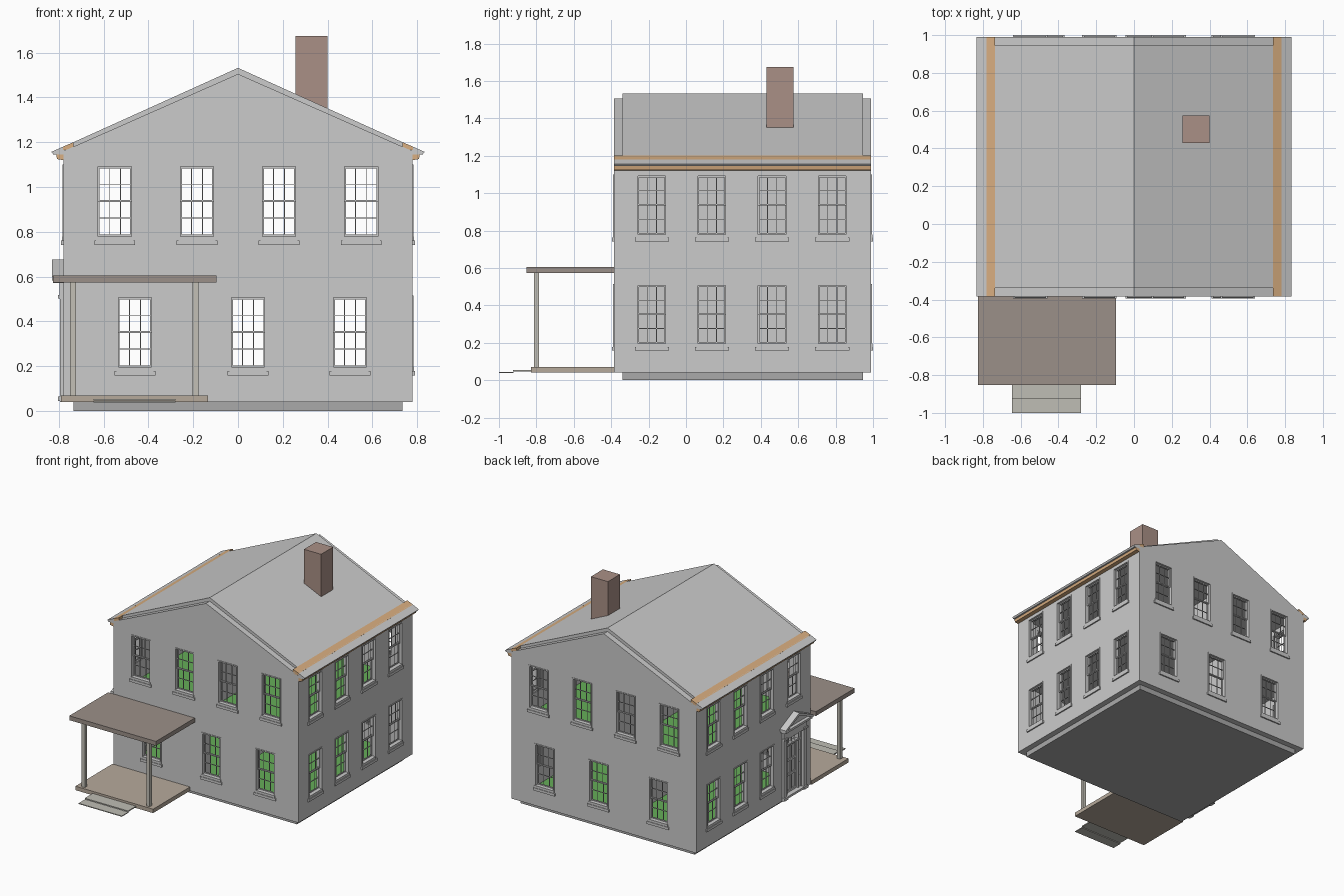
import bpy, bmesh
from mathutils import Vector

if "Cube" in bpy.data.objects:
    bpy.data.objects.remove(bpy.data.objects["Cube"])

BRICK, ORANGE = (0.40, 0.28, 0.24), (0.70, 0.43, 0.22)
DECK, PORCH = (0.47, 0.40, 0.33), (0.33, 0.28, 0.25)
POST, STEP = (0.55, 0.53, 0.47), (0.52, 0.51, 0.46)
GREEN, DARK = (0.13, 0.42, 0.10), (0.40, 0.40, 0.40)
mats = {}


def make(name, bm, color=None):
    bmesh.ops.recalc_face_normals(bm, faces=bm.faces)
    me = bpy.data.meshes.new(name)
    bm.to_mesh(me)
    bm.free()
    ob = bpy.data.objects.new(name, me)
    bpy.context.collection.objects.link(ob)
    if color:
        if color not in mats:
            mats[color] = bpy.data.materials.new("paint_%d" % len(mats))
            mats[color].diffuse_color = (*color, 1)
        me.materials.append(mats[color])
    return ob


def boxes(name, items, color=None):
    """Each item is x0, x1, y0, y1, z0, z1."""
    bm = bmesh.new()
    for x0, x1, y0, y1, z0, z1 in items:
        vs = bmesh.ops.create_cube(bm, size=1)["verts"]
        for v in vs:
            v.co = Vector(((x0 + x1) / 2 + v.co.x * (x1 - x0),
                           (y0 + y1) / 2 + v.co.y * (y1 - y0),
                           (z0 + z1) / 2 + v.co.z * (z1 - z0)))
    return make(name, bm, color)


def prism(name, pts, axis, a, b, color=None):
    """Extrude a profile (horizontal, z) along the x or y axis from a to b."""
    bm = bmesh.new()
    vs = [bm.verts.new((h, a, z) if axis == "y" else (a, h, z)) for h, z in pts]
    f = bm.faces.new(vs)
    ext = bmesh.ops.extrude_face_region(bm, geom=[f])["geom"]
    d = Vector((0, b - a, 0)) if axis == "y" else Vector((b - a, 0, 0))
    bmesh.ops.translate(bm, vec=d, verts=[v for v in ext if isinstance(v, bmesh.types.BMVert)])
    return make(name, bm, color)


def cut(ob, holes):
    cutter = boxes("cutter", holes)
    cutter.hide_render = True
    m = ob.modifiers.new("openings", "BOOLEAN")
    m.operation, m.solver, m.object = "DIFFERENCE", "EXACT", cutter
    dg = bpy.context.evaluated_depsgraph_get()
    me = bpy.data.meshes.new_from_object(ob.evaluated_get(dg))
    ob.modifiers.clear()
    ob.data = me
    bpy.data.objects.remove(cutter)


X, Y0, Y1, T = 0.78, -0.385, 0.99, 0.045


def on_wall(side, u0, u1, d0, d1, z0, z1):
    """Box on a wall: u runs along it, d points outward from its face."""
    base, s = {"front": (Y0, -1), "back": (Y1, 1), "right": (X, 1), "left": (-X, -1)}[side]
    p, q = sorted((base + s * d0, base + s * d1))
    return (u0, u1, p, q, z0, z1) if side in ("front", "back") else (p, q, u0, u1, z0, z1)


HW = 0.083  # half width of a window


def window(side, u, z0, z1):
    """Double-hung six-over-six window, casing and two-tier sill."""
    def b(*a):
        return on_wall(side, *a)
    mid, w = (z0 + z1) / 2, HW
    out = [b(u - w, u - w + .009, -.04, .004, z0, z1), b(u + w - .009, u + w, -.04, .004, z0, z1),
           b(u - w + .009, u + w - .009, -.04, .004, z1 - .009, z1),
           b(u - w, u + w, -.04, .006, z0 - .014, z0 + .004),
           b(u - w - .008, u + w + .008, -.005, .010, z0 - .034, z0 - .014)]
    iw = w - .009
    for lo, hi, d in ((z0 + .004, mid + .004, -.030), (mid - .004, z1 - .009, -.020)):
        for s in (-1, 1):
            a, c = sorted((u + s * iw, u + s * (iw - .006)))
            out.append(b(a, c, d, d + .008, lo, hi))
            out.append(b(u + s * iw / 3 - .002, u + s * iw / 3 + .002, d + .002, d + .006, lo, hi))
        for z, h in ((lo + .004, .004), ((lo + hi) / 2, .002), (hi - .004, .004)):
            out.append(b(u - iw, u + iw, d + .001, d + .007, z - h, z + h))
    return out


# Walls with their windows
UP, LOW = (0.776, 1.10), (0.192, 0.515)
ends = [(u, *UP) for u in (-.55, -.183, .183, .55)] + [(u, *LOW) for u in (-.46, .045, .50)]
side_u = (-.183, .138, .46, .782)
sides = [(u, *r) for r in (UP, LOW) for u in side_u]
DOOR_U = -.183
gable = [(-X, .04), (X, .04), (X, 1.16), (0, 1.505), (-X, 1.16)]
slab = [(Y0 + T, .04), (Y1 - T, .04), (Y1 - T, 1.16), (Y0 + T, 1.16)]
walls = {
    "front": (prism("front_wall", gable, "y", Y0, Y0 + T), ends),
    "back": (prism("back_wall", gable, "y", Y1 - T, Y1), ends),
    "right": (prism("right_wall", slab, "x", X - T, X), sides),
    "left": (prism("left_wall", slab, "x", -X, -X + T), [w for w in sides if w[:2] != (DOOR_U, LOW[0])]),
}
for side, (wall, wins) in walls.items():
    holes = [on_wall(side, u - HW, u + HW, -.1, .1, z0, z1) for u, z0, z1 in wins]
    if side == "left":
        holes.append(on_wall(side, DOOR_U - .1, DOOR_U + .1, -.1, .1, .065, .50))
    cut(wall, holes)
    boxes(side + "_windows", [p for w in wins for p in window(side, *w)])

# Base, floors and inner partition
IX, IY0, IY1 = X - T, Y0 + T, Y1 - T
boxes("base", [(-IX, IX, IY0, IY1, 0, .045)], DARK)
boxes("upper_floor", [(-IX, IX, IY0, IY1, .58, .63)])
boxes("floor_coverings", [(-IX, IX, IY0, IY1, .045, .06), (-IX, IX, IY0, IY1, .63, .64)], GREEN)
boxes("partition", [(-.085, -.055, IY0, IY1, .64, 1.14), (-.085, -.055, IY0, -.255, .06, .58),
                    (-.085, -.055, -.105, IY1, .06, .58), (-.085, -.055, -.255, -.105, .43, .58)])

# Roof and eaves cornices
prism("roof", [(-IX, 1.14), (IX, 1.14), (IX, 1.20), (0, 1.532), (-IX, 1.20)], "y", IY0, IY1)
for s, n in ((-1, "left"), (1, "right")):
    def eave(part, pts, color=None):
        prism(n + part, [(s * x, z) for x, z in pts], "y", Y0, Y1, color)
    eave("_gutter", [(.735, 1.20), (.782, 1.180), (.782, 1.165), (.735, 1.165)], ORANGE)
    eave("_cornice", [(.775, 1.183), (.833, 1.157), (.824, 1.145), (.775, 1.145)])
    eave("_bed_moulding", [(.78, 1.145), (.812, 1.145), (.808, 1.125), (.78, 1.12)], ORANGE)

# Chimney
boxes("chimney", [(.256, .40, .43, .575, 1.30, 1.675)], BRICK)

# Porch
boxes("porch_deck", [(-.79, -.135, -.83, Y0, .04, .07)], DECK)
boxes("porch_roof", [(-.826, -.095, -.853, Y0, .573, .606)], PORCH)
boxes("porch_posts", [(x, x + .026, -.812, -.786, .07, .573) for x in (-.75, -.203)], POST)
boxes("porch_steps", [(-.645, -.28, -1.0, -.922, .038, .044), (-.645, -.28, -.925, -.83, .046, .054)], STEP)


# Side door with sidelights, transom, pilasters and pediment
def d(u0, u1, *rest):
    return on_wall("left", DOOR_U + u0, DOOR_U + u1, *rest)


boxes("door", [d(-.065, .065, -.032, -.026, .065, .43)]
      + [d(u, u + .016, -.03, -.018, .065, .43) for u in (-.065, -.008, .049)]
      + [d(-.065, .065, -.03, -.018, z, z + .016) for z in (.065, .19, .30, .414)])
boxes("door_frame", [d(-.1, .1, -.04, -.005, .43, .442), d(-.1, .1, -.04, 0, .49, .50)]
      + [d(u, u + .008, -.04, -.005, .065, .50) for u in (-.1, -.073, .065, .092)]
      + [d(u, u + .005, -.03, -.015, .442, .49) for u in (-.04, -.003, .035)]
      + [d(u, u + .02, -.03, -.015, z, z + .004) for u in (-.092, .072) for z in (.15, .25, .34)])
boxes("door_surround", [p for s in (-.12, .12) for p in (
        d(s - .018, s + .018, 0, .014, .04, .515), d(s - .022, s + .022, 0, .024, .045, .066),
        d(s - .022, s + .022, 0, .024, .503, .517))]
      + [d(-.138, .138, 0, .016, .50, .572), d(-.16, .16, 0, .045, .572, .588),
         d(-.1, .1, -.045, .02, .05, .066)])
prism("pediment_panel", [(DOOR_U - .15, .588), (DOOR_U + .15, .588), (DOOR_U, .665)], "x", -X - .02, -X)
for s, n in ((-1, "front"), (1, "back")):
    prism("pediment_rake_" + n, [(DOOR_U + s * u, z) for u, z in
          ((0, .676), (.165, .600), (.165, .582), (0, .655))], "x", -X - .05, -X)

for m in bpy.data.materials:
    if m.users and not m.is_grease_pencil:
        m.use_nodes = True
        m.node_tree.nodes["Principled BSDF"].inputs["Base Color"].default_value = m.diffuse_color
